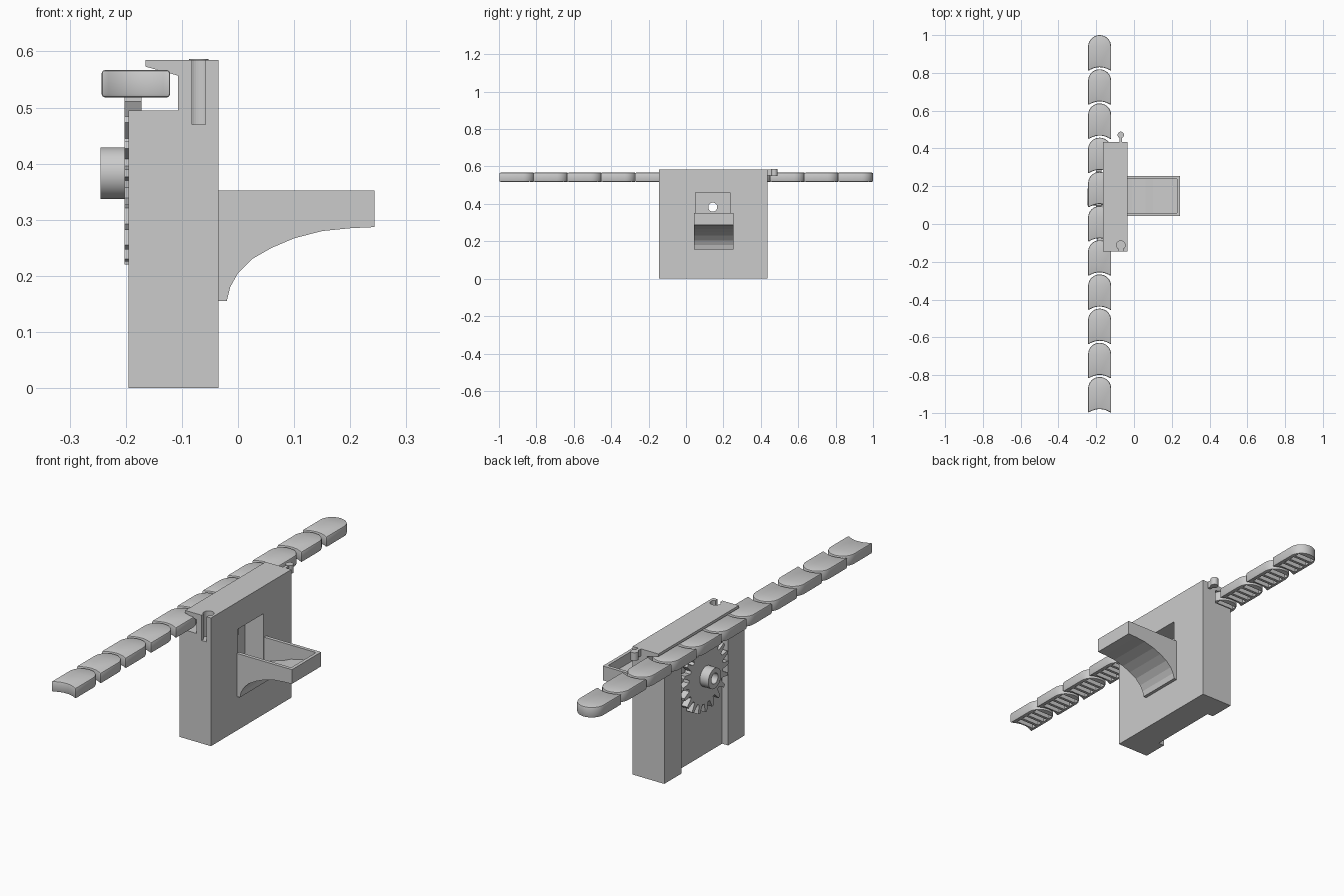
import bpy, bmesh, math
from mathutils import Vector

cube = bpy.data.objects.get("Cube")
if cube:
    bpy.data.objects.remove(cube, do_unlink=True)

grey = bpy.data.materials.new("plain grey")
grey.use_nodes = True
COLOUR = (0.6, 0.6, 0.6, 1)
grey.diffuse_color = COLOUR
grey.node_tree.nodes["Principled BSDF"].inputs["Base Color"].default_value = COLOUR


def prism(name, pts, lo, hi, axis):
    """Extrude a 2D outline from lo to hi along an axis."""
    place = {"x": lambda u, v, w: (w, u, v),
             "y": lambda u, v, w: (u, w, v),
             "z": lambda u, v, w: (u, v, w)}[axis]
    bm = bmesh.new()
    face = bm.faces.new([bm.verts.new(place(u, v, lo)) for u, v in pts])
    ext = bmesh.ops.extrude_face_region(bm, geom=[face])
    verts = [g for g in ext["geom"] if isinstance(g, bmesh.types.BMVert)]
    bmesh.ops.translate(bm, verts=verts, vec=Vector(place(0, 0, hi - lo)))
    bmesh.ops.recalc_face_normals(bm, faces=bm.faces)
    mesh = bpy.data.meshes.new(name)
    bm.to_mesh(mesh)
    bm.free()
    mesh.materials.append(grey)
    obj = bpy.data.objects.new(name, mesh)
    bpy.context.collection.objects.link(obj)
    return obj


def box(name, x, y, z):
    return prism(name, [(x[0], y[0]), (x[1], y[0]), (x[1], y[1]), (x[0], y[1])], *z, "z")


def circle(u, v, r, n=32):
    return [(u + r * math.cos(math.tau * i / n), v + r * math.sin(math.tau * i / n))
            for i in range(n)]


def apply(obj, mod):
    bpy.context.view_layer.objects.active = obj
    bpy.ops.object.modifier_apply(modifier=mod.name)


def cut(obj, *cutters):
    for c in cutters:
        mod = obj.modifiers.new("cut", "BOOLEAN")
        mod.operation = "DIFFERENCE"
        mod.solver = "EXACT"
        mod.object = c
        apply(obj, mod)
        bpy.data.objects.remove(c, do_unlink=True)


def smooth(obj):
    bpy.ops.object.select_all(action="DESELECT")
    obj.select_set(True)
    bpy.context.view_layer.objects.active = obj
    bpy.ops.object.shade_smooth_by_angle(angle=math.radians(30))


FRONT, BACK = -0.145, 0.435
GEAR_Y, GEAR_Z = 0.143, 0.383
PIN_X = -0.07

# Housing with an overhanging guide lip along the top
body = prism("housing", [(-0.195, 0), (-0.035, 0), (-0.035, 0.585), (-0.165, 0.585),
                         (-0.165, 0.573), (-0.107, 0.557), (-0.107, 0.495),
                         (-0.195, 0.495)], FRONT, BACK, "y")
cut(body,
    box("gear_recess", (-0.3, -0.165), (-0.025, 0.312), (-0.1, 0.54)),
    box("window", (-0.13, 0.1), (0.05, 0.235), (0.25, 0.46)),
    prism("axle_hole", circle(GEAR_Y, GEAR_Z, 0.044), -0.2, -0.1, "x"),
    prism("socket", circle(PIN_X, -0.112, 0.023), 0.47, 0.7, "z"),
    box("socket_slot", (PIN_X - 0.012, PIN_X + 0.012), (-0.2, -0.112), (0.47, 0.7)))

# Hollow tray with a curved underside
curve = [(-0.02, 0.155), (-0.014, 0.18), (0, 0.205), (0.025, 0.23), (0.06, 0.25),
         (0.1, 0.267), (0.15, 0.28), (0.2, 0.285), (0.243, 0.287)]
tray = prism("tray", [(-0.035, 0.352), (-0.035, 0.155)] + curve + [(0.243, 0.352)],
             0.042, 0.253, "y")
floor = [(x, z + 0.02) for x, z in curve[2:-1]]
cut(tray, prism("tray_cavity", [(-0.06, 0.4), (-0.06, 0.25), (-0.01, 0.25)]
                + [p for p in floor if p[1] > 0.25] + [(0.228, 0.306), (0.228, 0.4)],
                0.058, 0.237, "y"))

# Gear wheel with tapered teeth
TEETH = 20
outline = []
for i in range(TEETH):
    for step, radius in ((-0.34, 0.124), (-0.13, 0.163), (0.13, 0.163), (0.34, 0.124)):
        a = math.tau * (i + step) / TEETH
        outline.append((GEAR_Y + radius * math.cos(a), GEAR_Z + radius * math.sin(a)))
gear = prism("gear", outline, -0.202, -0.172, "x")
cut(gear, prism("gear_bore", circle(GEAR_Y, GEAR_Z, 0.035), -0.3, -0.1, "x"))

# Hollow axle
axle = prism("axle", circle(GEAR_Y, GEAR_Z, 0.046, 48), -0.245, -0.126, "x")
cut(axle, prism("axle_bore", circle(GEAR_Y, GEAR_Z, 0.024), -0.4, 0, "x"))
smooth(axle)

# Locking pin on the far end of the housing
box("pin_neck", (PIN_X - 0.007, PIN_X + 0.007), (BACK - 0.005, 0.47), (0.553, 0.585))
smooth(prism("locking_pin", circle(PIN_X, 0.472, 0.017), 0.55, 0.587, "z"))

# Strap link: domed leading end, scooped trailing end, slotted underside
HALF, LENGTH = 0.061, 0.19
dome = [(HALF * math.cos(math.pi * i / 16), HALF * (math.sin(math.pi * i / 16) - 1))
        for i in range(17)]
scoop = [(HALF * (i / 5 - 1), -LENGTH + 0.02 * (1 - (i / 5 - 1) ** 2)) for i in range(11)]
link = prism("strap_link_1", dome + scoop, 0.518, 0.567, "z")
bevel = link.modifiers.new("bevel", "BEVEL")
bevel.width = 0.006
bevel.segments = 2
bevel.limit_method = "ANGLE"
bevel.angle_limit = math.radians(50)
apply(link, bevel)
for k in range(4):
    y = -0.037 - 0.037 * k
    cut(link, box("slot", (-0.045, 0.045), (y - 0.012, y + 0.012), (0.4, 0.552)))
smooth(link)

# Repeat the link along the strap
link.location = (-0.182, 1, 0)
for i in range(1, 11):
    copy = bpy.data.objects.new(f"strap_link_{i + 1}", link.data)
    copy.location = (-0.182, 1 - 0.181 * i, 0)
    bpy.context.collection.objects.link(copy)
